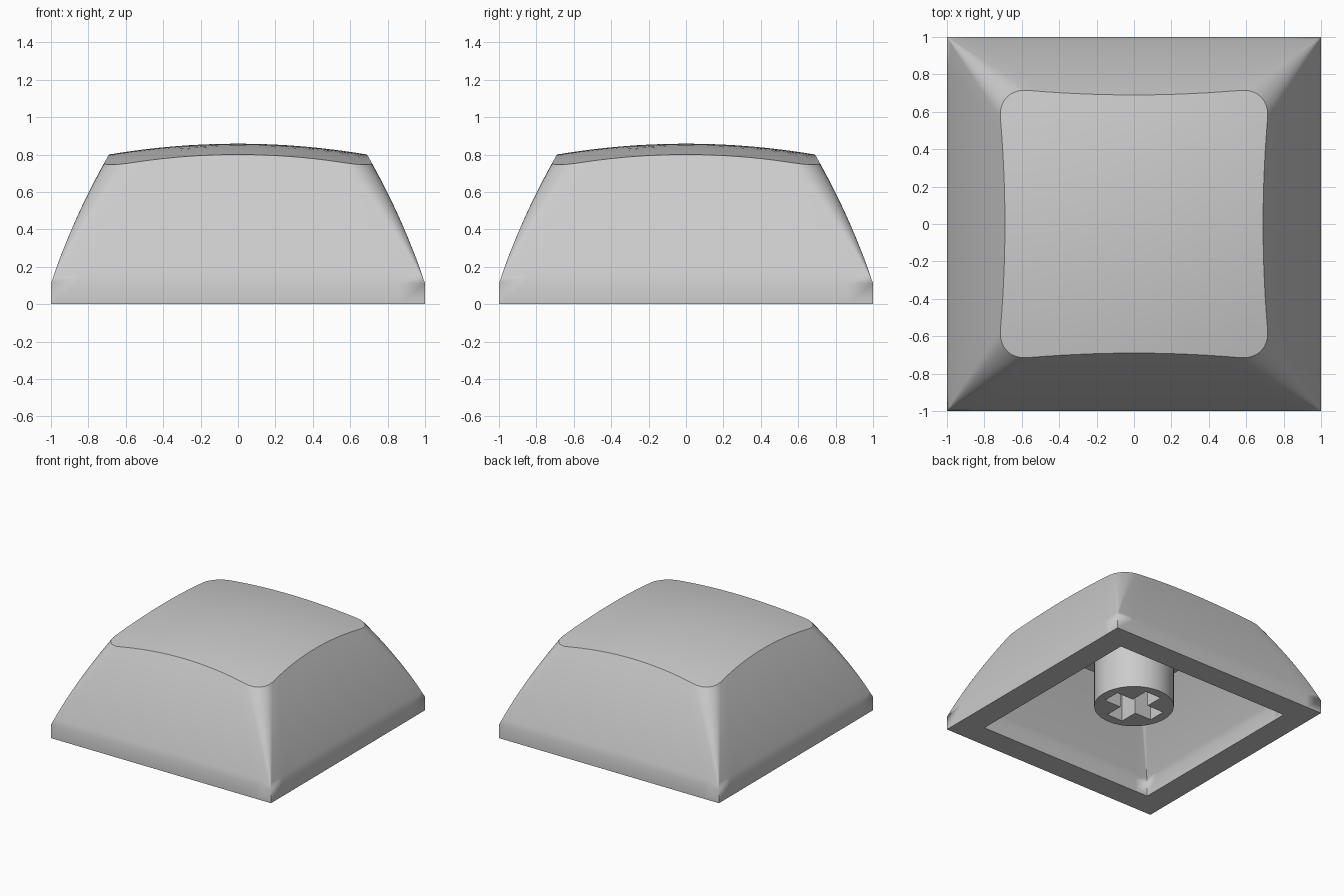
import bpy, bmesh
from math import sin, cos, pi
from mathutils import Matrix

old = bpy.data.objects.get("Cube")
if old:
    bpy.data.objects.remove(old, do_unlink=True)

grey = bpy.data.materials.new("light grey plastic")
grey.use_nodes = True
colour = (0.6, 0.6, 0.6, 1)
grey.diffuse_color = colour
grey.node_tree.nodes["Principled BSDF"].inputs["Base Color"].default_value = colour

ARC, SIDE, RINGS, CAP = 8, 14, 12, 8
BASE = 0.11          # height of the upright band round the foot


def add_object(name, bm):
    mesh = bpy.data.meshes.new(name)
    bm.to_mesh(mesh)
    bm.free()
    mesh.materials.append(grey)
    ob = bpy.data.objects.new(name, mesh)
    bpy.context.collection.objects.link(ob)
    return ob


def smooth(ob):
    bpy.ops.object.select_all(action='DESELECT')
    ob.select_set(True)
    bpy.context.view_layer.objects.active = ob
    bpy.ops.object.shade_smooth_by_angle(angle=pi / 6)


def outline(w, r, i):
    """Point i on a rounded square of half width w and corner radius r."""
    per = ARC + SIDE
    q, j = divmod(i, per)
    c = w - r
    if j <= ARC:
        a = pi / 2 * j / ARC
        x, y = c + r * cos(a), c + r * sin(a)
    else:
        x, y = c - 2 * c * (j - ARC) / SIDE, w
    for _ in range(q):
        x, y = -y, x
    return x, y


def skin(width, radius, peak, bulge):
    """Rings from the foot up a tapering wall and over a domed top."""
    def dome(x, y):
        return peak - bulge * (x * x + y * y)

    def wall_point(t, i):
        z = BASE + t * (peak - BASE)
        for _ in range(10):
            x, y = outline(width(z - BASE), radius * (z - BASE) / 0.63, i)
            z = BASE + t * (dome(x, y) - BASE)
        return x, y, z

    n = 4 * (ARC + SIDE)
    rings = [[wall_point(k / RINGS, i) for i in range(n)] for k in range(RINGS + 1)]
    foot = [(x, y, 0) for x, y, z in rings[0]]
    top = rings[-1]
    for k in range(1, CAP + 1):
        s = 1 - k / CAP
        rings.append([(x * s, y * s, dome(x * s, y * s)) for x, y, z in top])
    return [foot] + rings


# Cap shell: hollow body, running from the inner ceiling to the outer crown
outer = skin(lambda h: 1 - 0.33 * h - 0.173 * h * h, 0.14, 0.858, 0.122)
inner = skin(lambda h: 0.8 - 0.48 * h - 0.13 * h * h, 0.04, 0.69, 0.122)
bm = bmesh.new()
rings = [[bm.verts.new(p) for p in ring] for ring in inner[::-1] + outer]
for a, b in zip(rings, rings[1:]):
    for i in range(len(a)):
        j = (i + 1) % len(a)
        bm.faces.new((a[i], a[j], b[j], b[i]))
bmesh.ops.remove_doubles(bm, verts=bm.verts, dist=1e-5)
bmesh.ops.recalc_face_normals(bm, faces=bm.faces)
smooth(add_object("cap_shell", bm))

# Stem: round post under the ceiling with a cross-shaped socket
bm = bmesh.new()
low, high = 0.13, 0.72
bmesh.ops.create_cone(bm, cap_ends=True, segments=64, radius1=0.3, radius2=0.3,
                      depth=high - low,
                      matrix=Matrix.Translation((0, 0, (low + high) / 2)))
stem = add_object("stem", bm)
bpy.context.view_layer.objects.active = stem
for size in ((0.45, 0.145, 0.9), (0.145, 0.45, 0.9)):
    bm = bmesh.new()
    bmesh.ops.create_cube(bm, size=1, matrix=Matrix.Translation((0, 0, 0.1))
                          @ Matrix.Diagonal((*size, 1)))
    cutter = add_object("socket_cutter", bm)
    cutter.hide_render = True
    mod = stem.modifiers.new("socket", 'BOOLEAN')
    mod.operation, mod.solver, mod.object = 'DIFFERENCE', 'EXACT', cutter
    bpy.ops.object.modifier_apply(modifier=mod.name)
    bpy.data.objects.remove(cutter, do_unlink=True)
smooth(stem)
